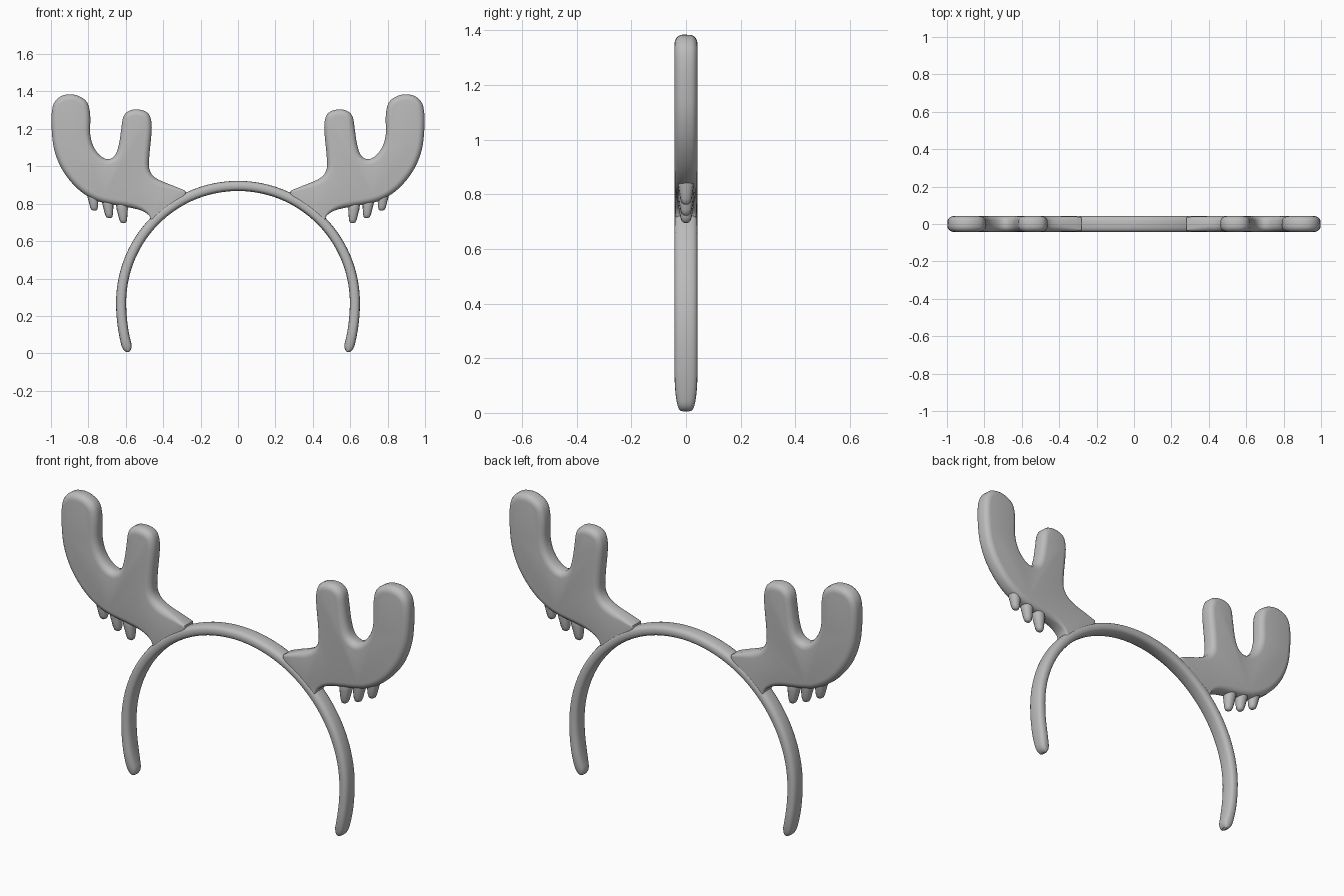
import bpy, bmesh, math
from mathutils import Vector

if "Cube" in bpy.data.objects:
    bpy.data.objects.remove(bpy.data.objects["Cube"])

grey = bpy.data.materials.new("plain grey")
grey.diffuse_color = (0.5, 0.5, 0.5, 1)
grey.use_nodes = True
grey.node_tree.nodes["Principled BSDF"].inputs["Base Color"].default_value = grey.diffuse_color

CZ, R = 0.27, 0.625          # headband arc centre height and mid radius


def loft(name, rings, mirror=False):
    """Skin a list of closed point rings, cap both ends, smooth the result."""
    bm = bmesh.new()
    vs = [[bm.verts.new(p) for p in ring] for ring in rings]
    n = len(vs[0])
    for a, b in zip(vs, vs[1:]):
        for i in range(n):
            j = (i + 1) % n
            bm.faces.new((a[i], a[j], b[j], b[i]))
    bm.faces.new(vs[0][::-1])
    bm.faces.new(vs[-1])
    bmesh.ops.recalc_face_normals(bm, faces=bm.faces)
    me = bpy.data.meshes.new(name)
    bm.to_mesh(me)
    bm.free()
    ob = bpy.data.objects.new(name, me)
    bpy.context.collection.objects.link(ob)
    me.materials.append(grey)
    bpy.ops.object.select_all(action='DESELECT')
    ob.select_set(True)
    bpy.context.view_layer.objects.active = ob
    bpy.ops.object.shade_smooth_by_angle(angle=math.radians(40))
    if mirror:
        ob.modifiers.new("mirror", 'MIRROR').use_mirror_merge = False
    return ob


def superellipse(n, e):
    for i in range(n):
        a = 2 * math.pi * i / n
        c, s = math.cos(a), math.sin(a)
        yield (math.copysign(abs(c) ** (2 / e), c),
               math.copysign(abs(s) ** (2 / e), s))


# headband: rounded strip swept along the arc, with rounded ends
end = math.asin(0.262 / 0.75)
steps, rings = 96, []
for k in range(steps + 1):
    t = k / steps
    # cosine spacing puts more rings at the ends
    u = 0.5 - 0.5 * math.cos(math.pi * t)
    a = -end + u * (math.pi + 2 * end)
    rz = R if a >= 0 and a <= math.pi else 0.75
    mid = Vector((R * math.cos(a), 0, CZ + rz * math.sin(a)))
    out = Vector((math.cos(a) / R, 0, math.sin(a) / rz)).normalized()
    d = min(u, 1 - u) * (math.pi + 2 * end) * R     # distance to the tip
    f = min(1, d / 0.035)
    thick = 0.027 * max(0.3, math.sqrt(1 - (1 - f) ** 2))
    g = min(1, d / 0.12)
    wide = 0.042 * (0.45 + 0.55 * math.sqrt(1 - (1 - g) ** 2))
    rings.append([mid + out * thick * p + Vector((0, wide * q, 0))
                  for p, q in superellipse(20, 2.8)])
loft("headband", rings)

# antler outline (x, z), from the upper root round both tines to the lower root
outline = [(0.28, 0.853), (0.32, 0.885), (0.40, 0.917), (0.45, 0.945),
           (0.475, 0.99), (0.473, 1.07), (0.464, 1.16), (0.462, 1.23),
           (0.478, 1.28), (0.52, 1.302), (0.575, 1.30), (0.612, 1.268),
           (0.624, 1.20), (0.636, 1.12), (0.655, 1.062), (0.69, 1.038),
           (0.73, 1.052), (0.77, 1.10), (0.79, 1.17), (0.79, 1.27),
           (0.805, 1.34), (0.85, 1.375), (0.90, 1.385), (0.95, 1.373),
           (0.985, 1.335), (0.997, 1.27), (0.995, 1.18), (0.983, 1.09),
           (0.95, 1.0), (0.90, 0.925), (0.84, 0.865), (0.77, 0.822),
           (0.70, 0.80), (0.60, 0.783), (0.52, 0.765), (0.475, 0.737),
           (0.452, 0.70), (0.38, 0.765)]


def catmull(pts, sub):
    """Closed smooth curve through the points."""
    P, n, res = [Vector(p) for p in pts], len(pts), []
    for i in range(n):
        a, b, c, d = P[i - 1], P[i], P[(i + 1) % n], P[(i + 2) % n]
        for k in range(sub):
            t = k / sub
            res.append(0.5 * (2 * b + (c - a) * t + (2 * a - 5 * b + 4 * c - d) * t * t
                              + (3 * b - a - 3 * c + d) * t ** 3))
    return res


# antlers: plate with rounded rims, the rounding fading out into the headband
pts = catmull(outline, 3)
info = []
for i, p in enumerate(pts):
    tan = (pts[(i + 1) % len(pts)] - pts[i - 1]).normalized()
    inward = Vector((tan.y, -tan.x))          # outline runs clockwise
    away = (p - Vector((0, CZ))).length - R
    f = max(0, min(1, (away - 0.01) / 0.12))
    info.append((p, inward, 0.004 + 0.028 * f, 0.037 + 0.005 * f))
rings = []
for k in range(11):
    side = -1 if k < 5.5 else 1
    a = math.radians(90 - 18 * k) if k <= 5 else math.radians(18 * (k - 5))
    ring = []
    for p, nrm, r, h in info:
        q = p + nrm * r * (1 - math.cos(a))
        ring.append((q.x, side * (h - r + r * math.sin(a)), q.y))
    rings.append(ring)
loft("antlers", rings, mirror=True)

# small hanging points under each antler
profile = [(0, 0.008), (0.006, 0.016), (0.02, 0.021), (0.045, 0.025),
           (0.075, 0.030), (0.10, 0.031), (0.125, 0.026)]
for i, (x, z) in enumerate([(0.612, 0.696), (0.688, 0.723), (0.768, 0.763)]):
    rings = [[(x + 0.012 * h / 0.125 + w * p, w * q, z + h)
              for p, q in superellipse(12, 2.4)] for h, w in profile]
    loft("hanging_point_%d" % (i + 1), rings, mirror=True)
